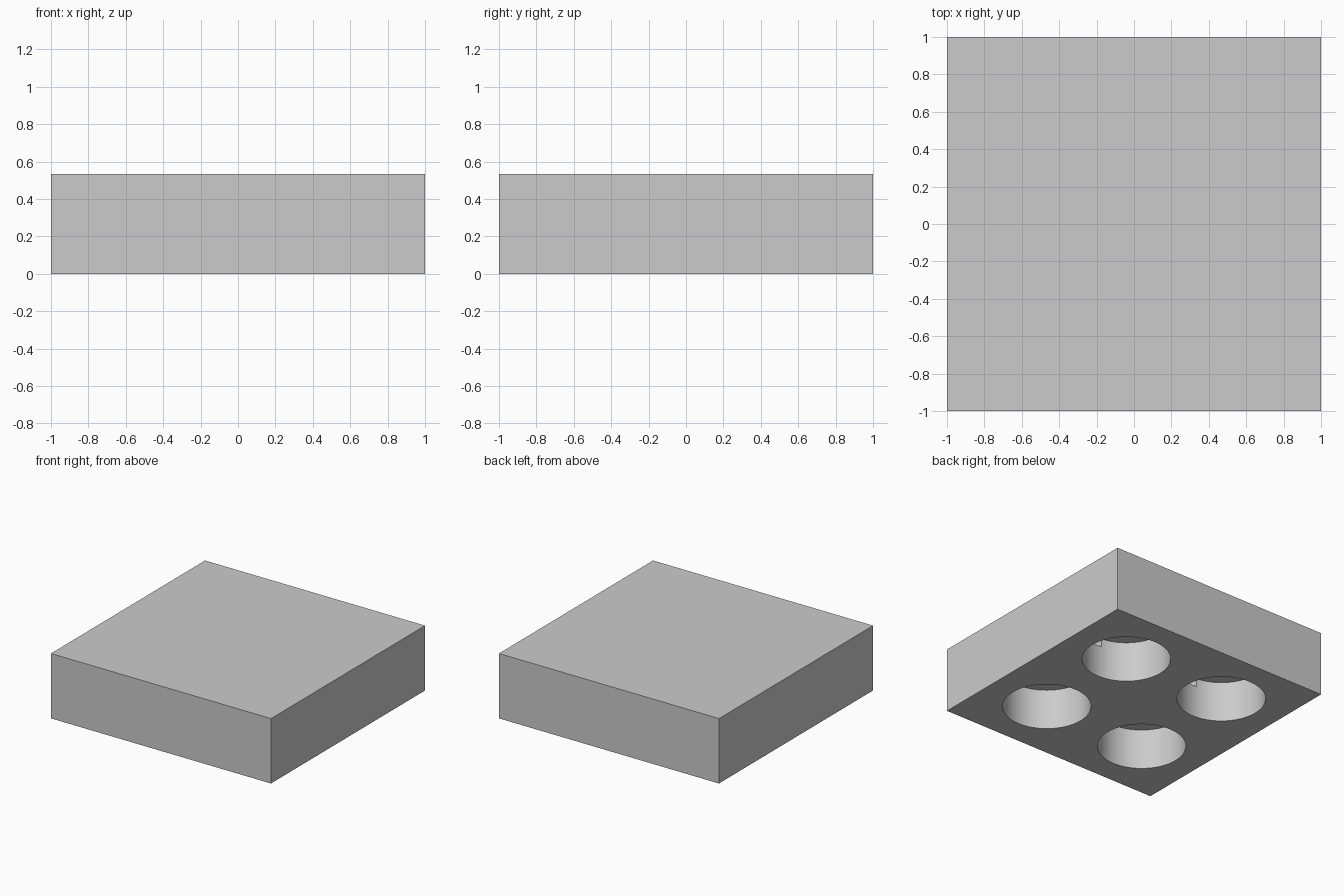
import bpy

if "Cube" in bpy.data.objects:
    bpy.data.objects.remove(bpy.data.objects["Cube"])

U = 1 / 15            # base module
H = 8 * U             # block height
POS = 7 * U           # hole centre offset
R = 5 * U             # hole radius
D = 5 * U             # hole depth


def box(name, size, loc):
    bpy.ops.mesh.primitive_cube_add(size=1, location=loc)
    ob = bpy.context.object
    ob.name = name
    ob.scale = size
    bpy.ops.object.transform_apply(location=True, rotation=False, scale=True)
    return ob


def cut(target, cutter):
    mod = target.modifiers.new(cutter.name, 'BOOLEAN')
    mod.operation = 'DIFFERENCE'
    mod.solver = 'EXACT'
    mod.object = cutter
    bpy.context.view_layer.objects.active = target
    bpy.ops.object.modifier_apply(modifier=mod.name)
    bpy.data.objects.remove(cutter, do_unlink=True)


# Solid block
block = box("block", (2, 2, H), (0, 0, H / 2))

# Four blind round pockets in the underside
for x in (-POS, POS):
    for y in (-POS, POS):
        bpy.ops.mesh.primitive_cylinder_add(vertices=96, radius=R, depth=2 * D,
                                            location=(x, y, 0))
        bpy.context.object.name = "pocket_cutter"
        cut(block, bpy.context.object)

# Narrow hidden channel joining front and back pockets, flush with their ceilings
for x in (-POS, POS):
    cut(block, box("channel_cutter", (U, 2 * POS, U), (x, 0, D - U / 2)))

# Smooth pocket walls, crisp edges
bpy.ops.object.select_all(action='DESELECT')
block.select_set(True)
bpy.context.view_layer.objects.active = block
bpy.ops.object.shade_smooth_by_angle(angle=0.5)
